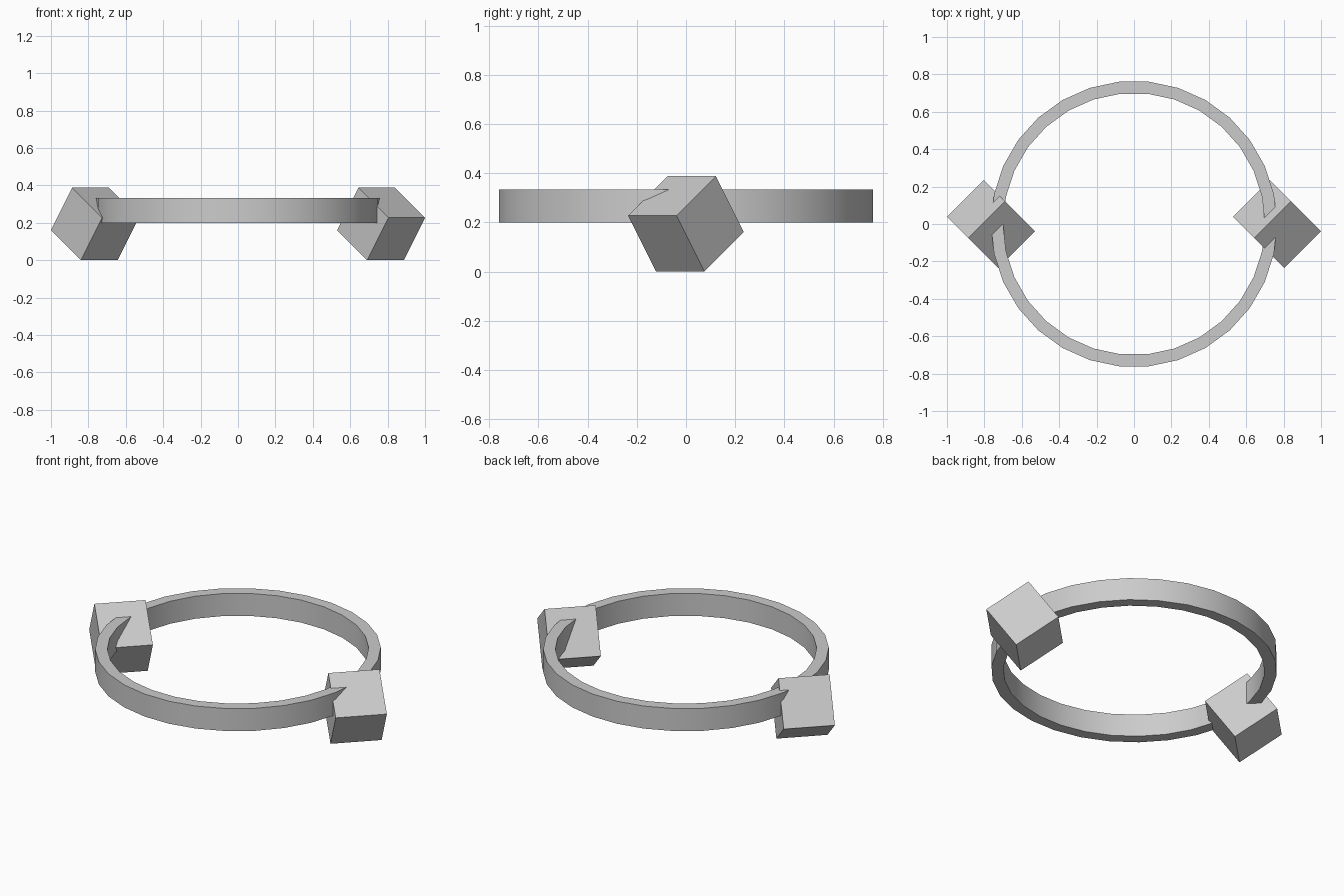
import bpy
import bmesh
from math import radians, sin, cos, tau
from mathutils import Matrix, Vector

if "Cube" in bpy.data.objects:
    bpy.data.objects.remove(bpy.data.objects["Cube"], do_unlink=True)

# One plain grey for every part
grey = bpy.data.materials.new("light grey")
grey.use_nodes = True
colour = (0.6, 0.6, 0.6, 1)
grey.diffuse_color = colour
grey.node_tree.nodes["Principled BSDF"].inputs["Base Color"].default_value = colour


def add_object(name, bm):
    bmesh.ops.recalc_face_normals(bm, faces=bm.faces)
    mesh = bpy.data.meshes.new(name)
    bm.to_mesh(mesh)
    bm.free()
    mesh.materials.append(grey)
    obj = bpy.data.objects.new(name, mesh)
    bpy.context.collection.objects.link(obj)
    return obj


# Flat band: a rectangular section swept round a circle
SIDES = 30
profile = [(0.70, 0.2), (0.765, 0.2), (0.765, 0.333), (0.70, 0.333)]
bm = bmesh.new()
loops = []
for i in range(SIDES):
    a = tau * i / SIDES
    loops.append([bm.verts.new((r * cos(a), r * sin(a), z)) for r, z in profile])
for i in range(SIDES):
    here, there = loops[i], loops[(i + 1) % SIDES]
    for j in range(4):
        k = (j + 1) % 4
        bm.faces.new((here[j], there[j], there[k], here[k]))
ring = add_object("ring_band", bm)
bpy.ops.object.select_all(action='DESELECT')
ring.select_set(True)
bpy.context.view_layer.objects.active = ring
bpy.ops.object.shade_smooth_by_angle(angle=radians(30))

# Two cubes tilted the same way, one on each side of the band
axes = [Vector(v).normalized() for v in ((1, 1, 0), (-1, 1, 1), (1, -1, 2))]
tilt = Matrix(axes).transposed().to_4x4()
for name, x in (("left_cube", 0.765), ("right_cube", -0.765)):
    bm = bmesh.new()
    bmesh.ops.create_cube(bm, size=0.278, matrix=Matrix.Translation((x, 0, 0.194)) @ tilt)
    add_object(name, bm)
